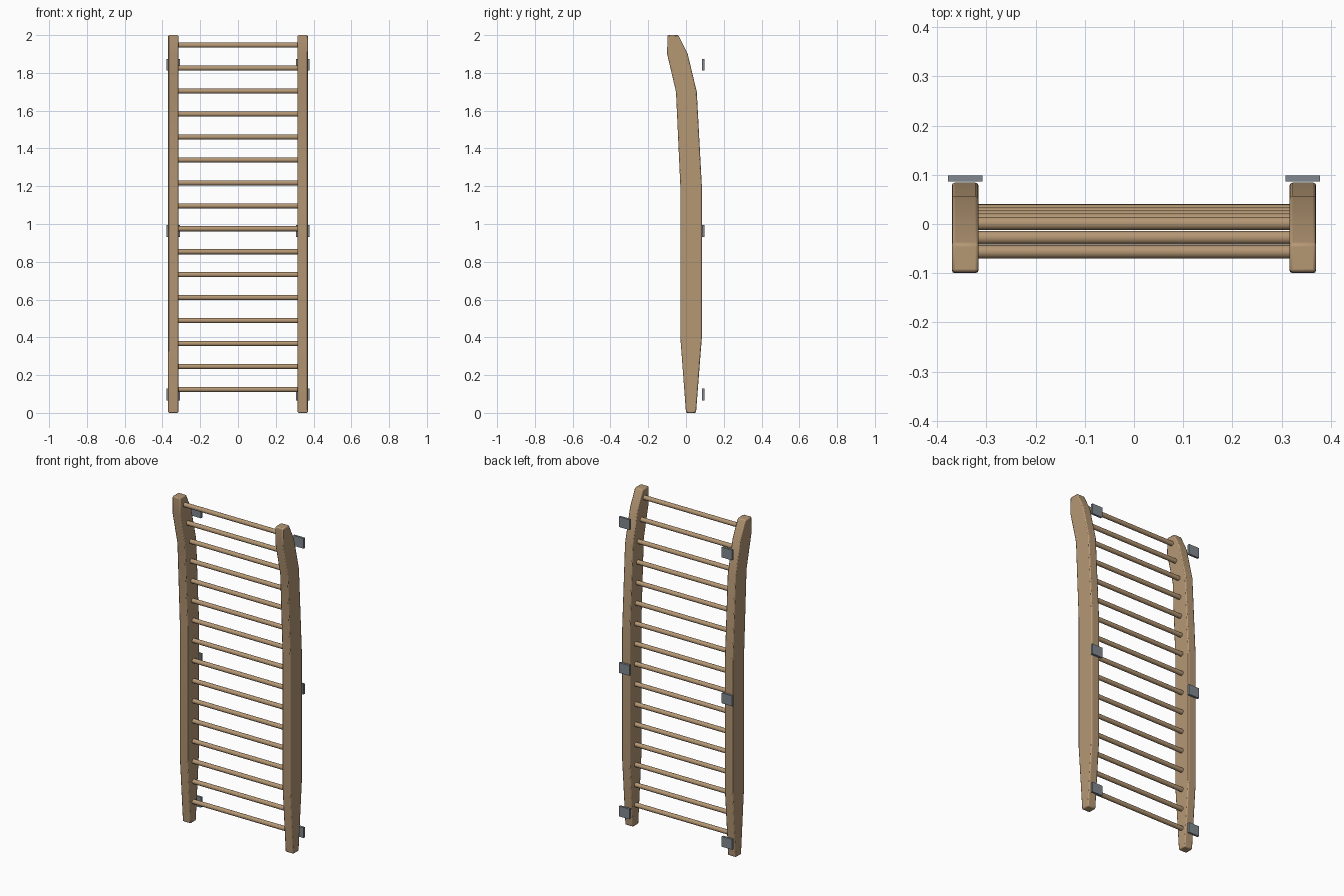
import bpy
import bmesh
from math import radians
from mathutils import Matrix

old = bpy.data.objects.get("Cube")
if old:
    bpy.data.objects.remove(old, do_unlink=True)


def make_material(name, color):
    mat = bpy.data.materials.new(name)
    mat.use_nodes = True
    mat.diffuse_color = color
    mat.node_tree.nodes["Principled BSDF"].inputs["Base Color"].default_value = color
    return mat


wood = make_material("light wood", (0.46, 0.31, 0.175, 1))
steel = make_material("grey steel", (0.22, 0.25, 0.28, 1))


def finish(bm, name, mat, bevel=0, segments=1):
    bmesh.ops.recalc_face_normals(bm, faces=bm.faces)
    mesh = bpy.data.meshes.new(name)
    bm.to_mesh(mesh)
    bm.free()
    mesh.materials.append(mat)
    obj = bpy.data.objects.new(name, mesh)
    bpy.context.collection.objects.link(obj)
    if bevel:
        mod = obj.modifiers.new("rounded edges", 'BEVEL')
        mod.width = bevel
        mod.segments = segments
        mod.limit_method = 'ANGLE'
        mod.angle_limit = radians(30)
    bpy.ops.object.select_all(action='DESELECT')
    obj.select_set(True)
    bpy.context.view_layer.objects.active = obj
    bpy.ops.object.shade_smooth_by_angle(angle=radians(35))
    return obj


# Side profile of an upright: height, front edge, back edge
PROFILE = [(0, 0.0, 0.053), (0.4, -0.03, 0.084), (1.2, -0.03, 0.084),
           (1.7, -0.053, 0.057), (1.9, -0.1, 0.009), (2.0, -0.098, -0.04)]
INNER, OUTER = 0.316, 0.37


def centre_depth(z):
    for (z0, f0, b0), (z1, f1, b1) in zip(PROFILE, PROFILE[1:]):
        if z <= z1:
            t = (z - z0) / (z1 - z0)
            return ((f0 + b0) * (1 - t) + (f1 + b1) * t) / 2


# Uprights: extruded side profile
def upright(name, side):
    bm = bmesh.new()
    outline = [(f, z) for z, f, b in PROFILE] + [(b, z) for z, f, b in reversed(PROFILE)]
    face = bm.faces.new([bm.verts.new((side * INNER, y, z)) for y, z in outline])
    ext = bmesh.ops.extrude_face_region(bm, geom=[face])
    moved = [g for g in ext["geom"] if isinstance(g, bmesh.types.BMVert)]
    bmesh.ops.translate(bm, verts=moved, vec=(side * (OUTER - INNER), 0, 0))
    finish(bm, name, wood, 0.006, 2)


# Wall plates: thin blocks behind the uprights
def wall_plate(name, side, z):
    bm = bmesh.new()
    size = Matrix.Diagonal((0.07, 0.013, 0.062, 1))
    bmesh.ops.create_cube(bm, size=1, matrix=Matrix.Translation((side * 0.343, 0.0925, z)) @ size)
    finish(bm, name, steel)


for label, side in (("left", 1), ("right", -1)):
    upright(label + "_upright", side)
    for level, z in (("lower", 0.097), ("middle", 0.963), ("upper", 1.843)):
        wall_plate(f"{label}_{level}_wall_plate", side, z)

# Rungs: round bars following the centre line of the uprights
RUNGS = 16
for i in range(RUNGS):
    z = 0.124 + i * 1.823 / (RUNGS - 1)
    bm = bmesh.new()
    place = Matrix.Translation((0, centre_depth(z), z)) @ Matrix.Rotation(radians(90), 4, 'Y')
    bmesh.ops.create_cone(bm, cap_ends=True, segments=20, radius1=0.0135, radius2=0.0135,
                          depth=2 * INNER + 0.02, matrix=place)
    finish(bm, f"rung_{i + 1}", wood)
